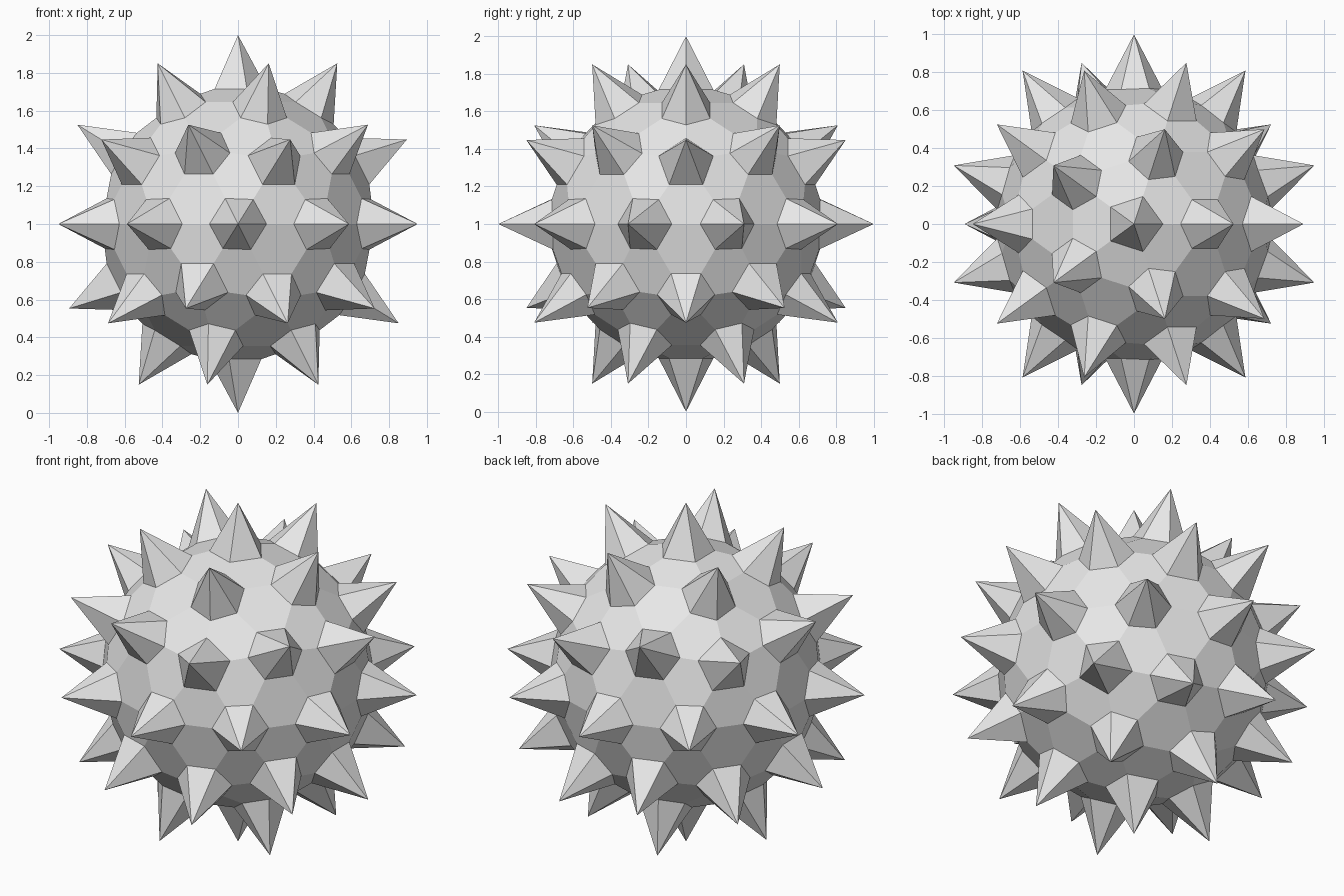
import bpy, bmesh
from mathutils import Vector

if "Cube" in bpy.data.objects:
    bpy.data.objects.remove(bpy.data.objects["Cube"])

BODY_RADIUS = 0.759   # radius of the faceted ball before its corners are cut
CORNER_CUT = 0.159    # distance each corner is cut back along its edges
TIP_RADIUS = 1.0      # distance of every spike tip from the centre

# Faceted ball with 42 corners
bm = bmesh.new()
bmesh.ops.create_icosphere(bm, subdivisions=2, radius=BODY_RADIUS)
directions = [v.co.normalized() for v in bm.verts]

# Cut every corner into a small pentagon or hexagon
bmesh.ops.bevel(bm, geom=bm.verts[:], offset=CORNER_CUT, offset_type='OFFSET',
                segments=1, profile=0.5, affect='VERTICES')

# Raise each corner facet into a sharp spike
corner_faces = [f for f in bm.faces
                if max(f.calc_center_median().normalized().dot(d) for d in directions) > 0.999]
tips = bmesh.ops.poke(bm, faces=corner_faces)["verts"]
for tip in tips:
    tip.co = max(directions, key=tip.co.normalized().dot) * TIP_RADIUS

# Stand the ball on its lowest spike
bmesh.ops.translate(bm, verts=bm.verts[:], vec=Vector((0, 0, TIP_RADIUS)))
bmesh.ops.recalc_face_normals(bm, faces=bm.faces[:])

mesh = bpy.data.meshes.new("spiked_ball")
bm.to_mesh(mesh)
bm.free()
ball = bpy.data.objects.new("spiked_ball", mesh)
bpy.context.collection.objects.link(ball)

# Plain light grey
grey = bpy.data.materials.new("light_grey")
grey.diffuse_color = (0.8, 0.8, 0.8, 1.0)
grey.use_nodes = True
grey.node_tree.nodes["Principled BSDF"].inputs["Base Color"].default_value = grey.diffuse_color
mesh.materials.append(grey)
